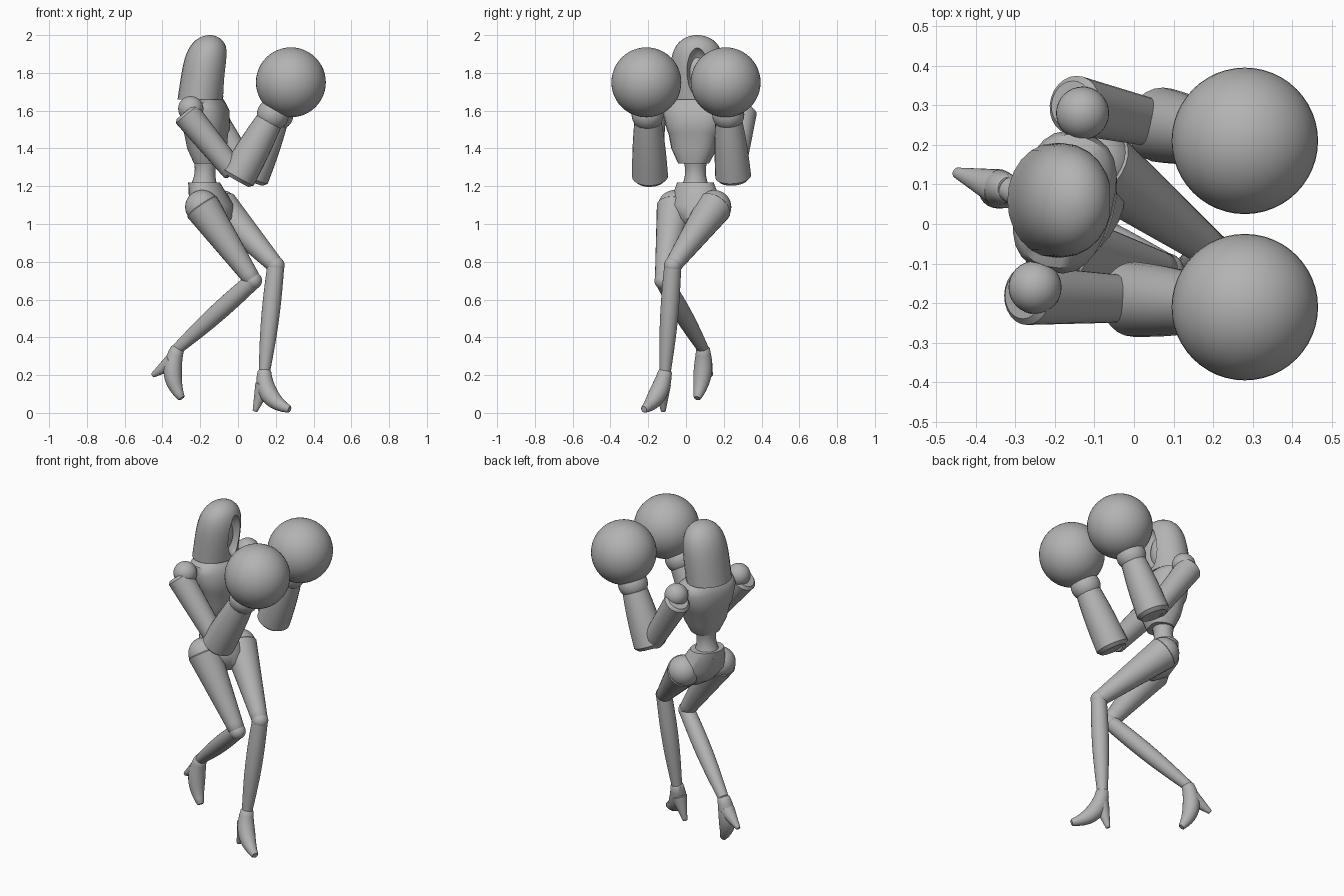
import bpy
import bmesh
import math
from mathutils import Vector, Matrix

cube = bpy.data.objects.get("Cube")
if cube:
    bpy.data.objects.remove(cube, do_unlink=True)

# Single matte grey for the whole figure
shade_of_grey = 0.45
colour = (shade_of_grey, shade_of_grey, shade_of_grey, 1)
grey = bpy.data.materials.new("plain_grey")
grey.use_nodes = True
grey.diffuse_color = colour
shader = next(node for node in grey.node_tree.nodes if node.type == 'BSDF_PRINCIPLED')
shader.inputs["Base Color"].default_value = colour


def smooth(mesh):
    mesh.shade_smooth()
    mesh.set_sharp_from_angle(angle=math.radians(40))


def finish(name, bm):
    bmesh.ops.recalc_face_normals(bm, faces=bm.faces)
    mesh = bpy.data.meshes.new(name)
    bm.to_mesh(mesh)
    bm.free()
    mesh.materials.append(grey)
    smooth(mesh)
    part = bpy.data.objects.new(name, mesh)
    bpy.context.collection.objects.link(part)
    return part


def skin(name, rings):
    """Bridge a list of equal point rings and cap both ends."""
    bm = bmesh.new()
    loops = [[bm.verts.new(point) for point in ring] for ring in rings]
    for low, high in zip(loops, loops[1:]):
        for i in range(len(low)):
            bm.faces.new((low[i - 1], low[i], high[i], high[i - 1]))
    bm.faces.new(loops[0])
    bm.faces.new(loops[-1])
    return finish(name, bm)


def oval(centre, u, v, depth, width, power=2, sides=24):
    """Ring of points; a power above two makes it squarer."""
    ring = []
    for i in range(sides):
        angle = math.tau * i / sides
        c, s = math.cos(angle), math.sin(angle)
        c = math.copysign(abs(c) ** (2 / power), c)
        s = math.copysign(abs(s) ** (2 / power), s)
        ring.append(centre + u * depth * c + v * width * s)
    return ring


def limb(name, start, end, start_radius, end_radius, bulge=0, bend=None, steps=10):
    """Tapered tube with bevelled ends, swelling midway and curving towards bend."""
    middle = bend or start.lerp(end, 0.5)
    rings = []
    for i in range(steps + 1):
        t = i / steps
        first, second = start.lerp(middle, t), middle.lerp(end, t)
        centre = first.lerp(second, t)
        along = (second - first).normalized()
        side = (Vector((0, 1, 0)) - along * along.y).normalized()
        across = along.cross(side)
        radius = start_radius + (end_radius - start_radius) * t
        radius += bulge * math.sin(math.pi * t)
        ring = oval(centre, side, across, radius, radius)
        inner = oval(centre, side, across, radius * 0.8, radius * 0.8)
        bevel = along * radius * 0.2
        if i == 0:
            rings.append([point - bevel for point in inner])
        rings.append(ring)
        if i == steps:
            rings.append([point + bevel for point in inner])
    return skin(name, rings)


def body(name, base, top, yaw, rows, power=2):
    """Stack of level ovals; each row is (height, half depth, half width)."""
    u = Vector((math.cos(math.radians(yaw)), math.sin(math.radians(yaw)), 0))
    v = Vector((-u.y, u.x, 0))
    low, high = rows[0][0], rows[-1][0]
    rings = []
    for height, depth, width in rows:
        centre = Vector(base).lerp(Vector(top), (height - low) / (high - low))
        rings.append(oval(centre.to_3d() + Vector((0, 0, height)), u, v, depth, width, power))
    return skin(name, rings)


def ball(name, centre, radii, segments=32):
    bm = bmesh.new()
    place = Matrix.Translation(centre) @ Matrix.Diagonal((*radii, 1))
    bmesh.ops.create_uvsphere(bm, u_segments=segments, v_segments=segments // 2,
                              radius=1, matrix=place)
    return finish(name, bm)


def joint(name, centre, radius):
    return ball(name, centre, (radius, radius, radius))


# Hood: straight sides closing into a dome
hood_rows = []
hood_steps = 16
for step in range(hood_steps + 1):
    rise = math.sin(step / hood_steps * math.pi / 2)
    spread = max(math.sqrt(1 - rise ** 5), 0.05)
    hood_rows.append((1.66 + 0.34 * rise, 0.12 * spread, 0.145 * spread))
hood = body("hood", (-0.2, 0.06), (-0.15, 0.06), 0, hood_rows)

# Almond opening in the hood, with the face inside it
cutter = ball("hood_cutter", (-0.03, 0.06, 1.8), (0.1, 0.06, 0.14))
cutter.hide_render = True
cut = hood.modifiers.new("face_opening", 'BOOLEAN')
cut.operation = 'DIFFERENCE'
cut.object = cutter
graph = bpy.context.evaluated_depsgraph_get()
opened = bpy.data.meshes.new_from_object(hood.evaluated_get(graph))
hood.modifiers.clear()
hood.data = opened
smooth(opened)
bpy.data.objects.remove(cutter, do_unlink=True)
ball("face", (-0.17, 0.06, 1.8), (0.08, 0.07, 0.12))

# Torso: chest with a ledge under the bust, pinched waist, pelvis
body("chest", (-0.16, 0.04), (-0.18, 0.06), -15, [
    (1.32, 0.07, 0.08), (1.4, 0.1, 0.12), (1.48, 0.11, 0.14), (1.5, 0.12, 0.15),
    (1.6, 0.12, 0.18), (1.64, 0.1, 0.17), (1.69, 0.06, 0.07)], power=2.6)
body("pelvis", (-0.1, 0.05), (-0.18, 0.05), -25, [
    (0.98, 0.03, 0.04), (1.03, 0.09, 0.1), (1.1, 0.11, 0.15), (1.22, 0.08, 0.1)])
pelvis_top = Vector((-0.18, 0.05, 1.18))
rib_base = Vector((-0.17, 0.05, 1.36))
neck_base = Vector((-0.18, 0.06, 1.64))
limb("waist", pelvis_top, rib_base, 0.08, 0.07, bulge=-0.02)
limb("neck", neck_base, neck_base + Vector((0, 0, 0.1)), 0.06, 0.05)

# Joint positions of the boxing stance
stance = {
    "right": dict(
        shoulder=(-0.25, -0.16, 1.61), elbow=(0, -0.19, 1.25), glove=(0.28, -0.21, 1.75),
        hip=(-0.19, -0.06, 1.09), knee=(0.08, -0.12, 0.7), ankle=(-0.32, 0.09, 0.34),
        sole=(-0.38, 0.1, 0.2), toe=(-0.3, 0.06, 0.08), heel=(-0.45, 0.13, 0.2)),
    "left": dict(
        shoulder=(-0.13, 0.28, 1.62), elbow=(0.07, 0.25, 1.25), glove=(0.28, 0.21, 1.75),
        hip=(-0.09, 0.15, 1.09), knee=(0.2, -0.07, 0.78), ankle=(0.14, -0.11, 0.22),
        sole=(0.13, -0.14, 0.07), toe=(0.27, -0.22, 0.02), heel=(0.09, -0.12, 0.01)),
}

for side, places in stance.items():
    at = {name: Vector(place) for name, place in places.items()}
    shoulder, elbow, glove = at["shoulder"], at["elbow"], at["glove"]
    hip, knee, ankle = at["hip"], at["knee"], at["ankle"]

    # Arm: ball shoulder, sleeve-like upper arm, flared forearm, round glove
    outward = math.copysign(0.02, shoulder.y)
    sleeve = shoulder + Vector((-0.02, outward, -0.03))
    wrist = elbow.lerp(glove, 0.66)
    joint(side + "_shoulder", shoulder, 0.067)
    limb(side + "_upper_arm", sleeve, sleeve.lerp(elbow, 0.9), 0.075, 0.06)
    limb(side + "_forearm", elbow, wrist, 0.095, 0.067, bulge=0.005)
    joint(side + "_wrist", wrist, 0.085)
    ball(side + "_glove", glove, (0.185, 0.185, 0.185), segments=48)

    # Leg: tapering thigh between ball joints, slim shin with a calf
    joint(side + "_hip", hip, 0.09)
    limb(side + "_thigh", hip, knee, 0.095, 0.045)
    joint(side + "_knee", knee, 0.047)
    limb(side + "_shin", knee, ankle, 0.045, 0.03, bulge=0.01)

    # High-heeled shoe
    limb(side + "_shoe", ankle, at["toe"], 0.036, 0.02, bulge=0.02, bend=at["sole"])
    limb(side + "_heel", ankle.lerp(at["sole"], 0.5), at["heel"], 0.045, 0.013)
